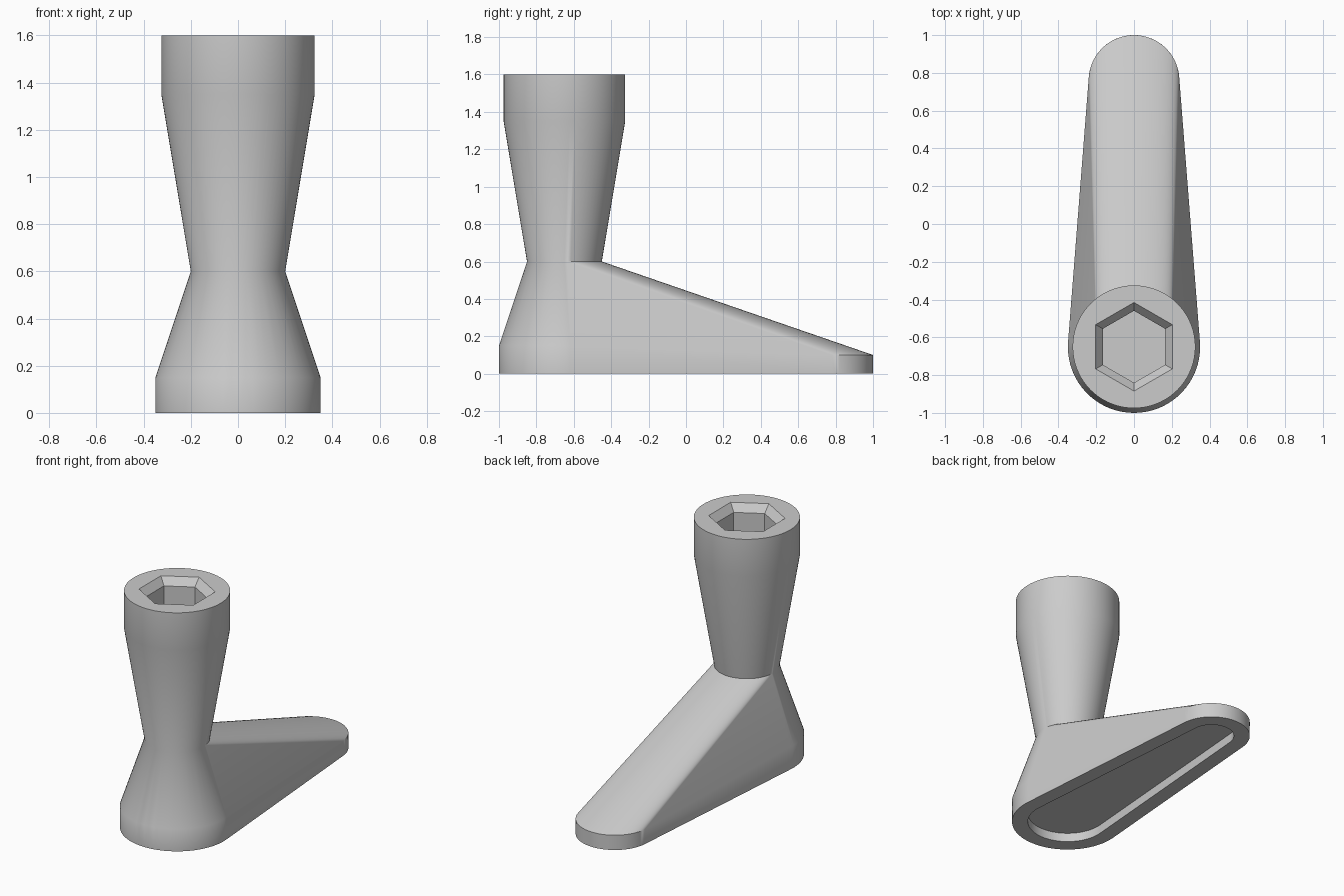
import bpy, bmesh
from math import pi, sin, cos, asin

cube = bpy.data.objects.get("Cube")
if cube:
    bpy.data.objects.remove(cube)

SEG = 72
HEEL_Y, TOE_Y = -0.65, 0.76
HEEL_R, TOE_R = 0.35, 0.24
NECK_R, NECK_Z = 0.20, 0.60

bm = bmesh.new()


def circle(r, z, y=HEEL_Y):
    angles = [2 * pi * i / SEG for i in range(SEG)]
    return [bm.verts.new((r * cos(a), y + r * sin(a), z)) for a in angles]


def hexagon(apothem, z):
    # Hexagon sampled radially so it bridges to a circle
    ring = []
    for i in range(SEG):
        a = 2 * pi * i / SEG
        r = apothem / cos((i + SEG // 12) % (SEG // 6) * 2 * pi / SEG - pi / 6)
        ring.append(bm.verts.new((r * cos(a), HEEL_Y + r * sin(a), z)))
    return ring


def sole_outline(inset, z):
    # Two arcs joined by their common tangents
    tilt = asin((HEEL_R - TOE_R) / (TOE_Y - HEEL_Y))
    half = SEG // 2
    ring = []
    for y, r, start, end in ((TOE_Y, TOE_R, tilt, pi - tilt),
                             (HEEL_Y, HEEL_R, pi - tilt, 2 * pi + tilt)):
        for i in range(half + 1):
            a = start + (end - start) * i / half
            ring.append(bm.verts.new(((r - inset) * cos(a), y + (r - inset) * sin(a), z)))
    return ring


def bridge(rings):
    for low, high in zip(rings, rings[1:]):
        n = len(low)
        for i in range(n):
            j = (i + 1) % n
            bm.faces.new((low[i], low[j], high[j], high[i]))


# Sloping foot body: hull of heel, neck and toe
body = (sole_outline(0, 0) + circle(HEEL_R, 0.15)
        + circle(NECK_R, NECK_Z) + circle(TOE_R, 0.10, TOE_Y))
hull = bmesh.ops.convex_hull(bm, input=body)
loose = {v for v in hull["geom_interior"] + hull["geom_unused"]
         if isinstance(v, bmesh.types.BMVert) and v.is_valid}
bmesh.ops.delete(bm, geom=list(loose), context="VERTS")

# Open the sole and the neck
caps = [f for f in bm.faces
        if all(v.co.z < 1e-4 for v in f.verts)
        or all(v.co.z > NECK_Z - 1e-4 for v in f.verts)]
bmesh.ops.delete(bm, geom=caps, context="FACES")

# Sole rim and shallow recess
recess = [sole_outline(0, 0), sole_outline(0.10, 0), sole_outline(0.10, 0.06)]
bridge(recess)
bm.faces.new(recess[-1])

# Flared column with a chamfered hexagonal socket
column = [circle(NECK_R, NECK_Z), circle(0.325, 1.35), circle(0.325, 1.60),
          hexagon(0.203, 1.60), hexagon(0.165, 1.55), hexagon(0.165, 1.30)]
bridge(column)
bm.faces.new(column[-1])

bmesh.ops.remove_doubles(bm, verts=bm.verts, dist=1e-4)
bmesh.ops.dissolve_limit(bm, angle_limit=0.002, verts=bm.verts, edges=bm.edges)
bmesh.ops.recalc_face_normals(bm, faces=bm.faces)

mesh = bpy.data.meshes.new("foot_with_column")
bm.to_mesh(mesh)
bm.free()
obj = bpy.data.objects.new("foot_with_column", mesh)
bpy.context.collection.objects.link(obj)

# Plain grey material
grey = bpy.data.materials.new("plain_grey")
grey.use_nodes = True
colour = (0.6, 0.6, 0.6, 1)
grey.diffuse_color = colour
grey.node_tree.nodes["Principled BSDF"].inputs["Base Color"].default_value = colour
mesh.materials.append(grey)

# Smooth curves, sharp edges
bpy.ops.object.select_all(action="DESELECT")
obj.select_set(True)
bpy.context.view_layer.objects.active = obj
bpy.ops.object.shade_smooth_by_angle(angle=pi / 6)
normals = obj.modifiers.new("weighted_normals", "WEIGHTED_NORMAL")
normals.keep_sharp = True
